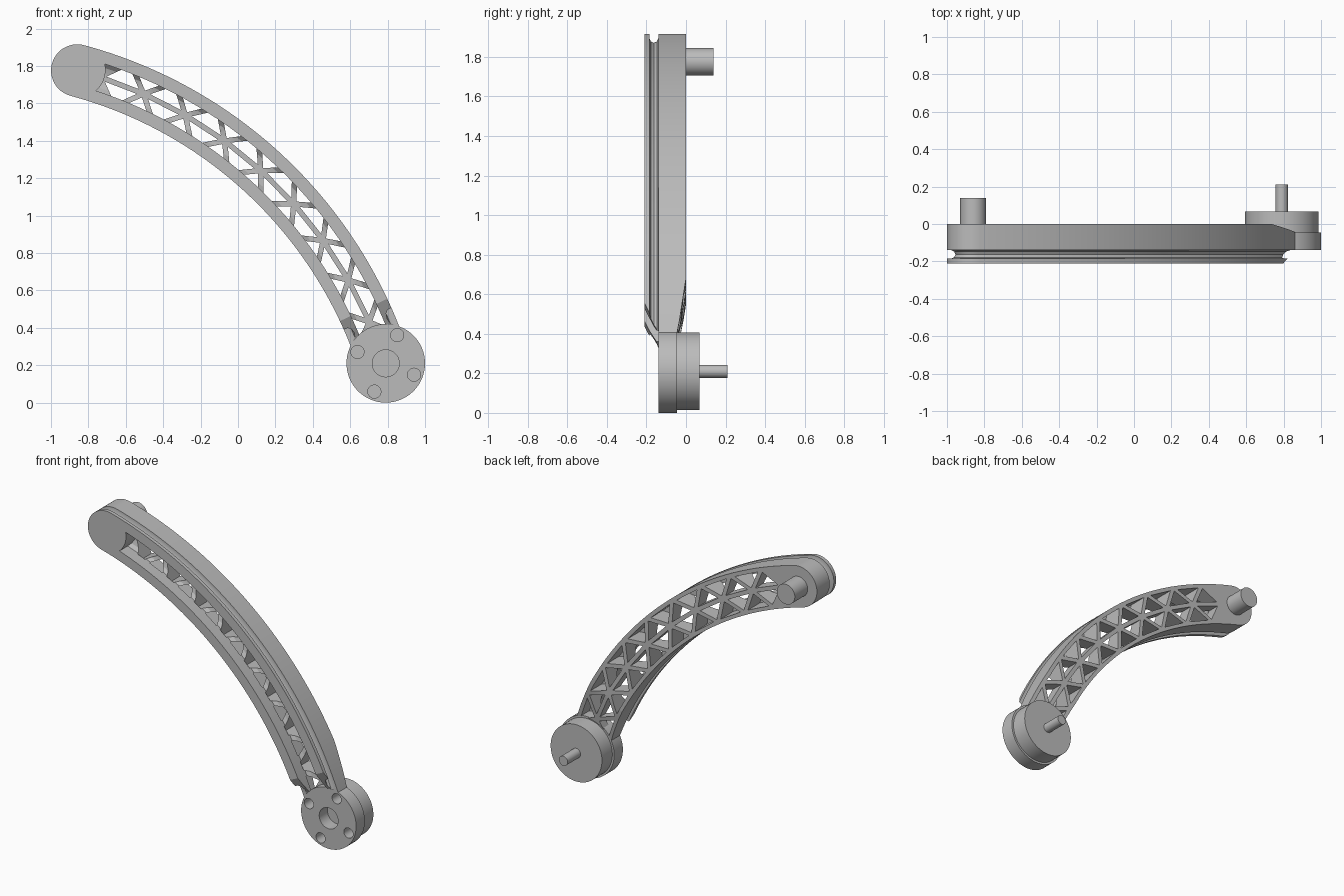
import bpy, bmesh, math
from mathutils import Vector

cube = bpy.data.objects.get("Cube")
if cube:
    bpy.data.objects.remove(cube)

grey = bpy.data.materials.new("plain grey")
grey.use_nodes = True
grey.diffuse_color = (0.5, 0.5, 0.5, 1)
grey.node_tree.nodes["Principled BSDF"].inputs["Base Color"].default_value = (0.5, 0.5, 0.5, 1)

# Arm centreline: a circular arc in the xz plane
CX, CZ, R = -1.473, -0.5135, 2.37
TIP, HUB, NODE, PITCH = 75.0, 17.7, 65.9, 6.06
HUB_X, HUB_Z = 0.79, 0.21
TIP_X, TIP_Z = -0.86, 1.775


def on_arc(angle, h, y):
    """Point at an arc angle, offset h outward from the centreline."""
    a = math.radians(angle)
    return Vector((CX + (R + h) * math.cos(a), y, CZ + (R + h) * math.sin(a)))


def degrees_of(length):
    return math.degrees(length / R)


def loft(bm, rings):
    rows = [[bm.verts.new(p) for p in ring] for ring in rings]
    n = len(rows[0])
    for a, b in zip(rows, rows[1:]):
        for i in range(n):
            bm.faces.new((a[i], a[(i + 1) % n], b[(i + 1) % n], b[i]))
    bm.faces.new(rows[0])
    bm.faces.new(rows[-1])


def finish(name, bm):
    bmesh.ops.recalc_face_normals(bm, faces=bm.faces)
    mesh = bpy.data.meshes.new(name)
    bm.to_mesh(mesh)
    bm.free()
    mesh.materials.append(grey)
    obj = bpy.data.objects.new(name, mesh)
    bpy.context.collection.objects.link(obj)
    return obj


def lofted(name, *solids):
    bm = bmesh.new()
    for rings in solids:
        loft(bm, rings)
    return finish(name, bm)


def disc(x, z, r, y0, y1, sides=64):
    turns = [math.tau * i / sides for i in range(sides)]
    return [[Vector((x + r * math.cos(t), y, z + r * math.sin(t))) for t in turns] for y in (y0, y1)]


def activate(obj):
    bpy.ops.object.select_all(action="DESELECT")
    obj.select_set(True)
    bpy.context.view_layer.objects.active = obj


def cut(target, cutter):
    cutter.hide_render = True
    mod = target.modifiers.new("cut", "BOOLEAN")
    mod.operation = "DIFFERENCE"
    mod.solver = "EXACT"
    mod.object = cutter
    activate(target)
    bpy.ops.object.modifier_apply(modifier=mod.name)
    bpy.data.objects.remove(cutter)


def smooth(obj):
    activate(obj)
    bpy.ops.object.shade_smooth_by_angle(angle=math.radians(25))


def arm_outline(w, y, steps=48, cap=24):
    """Arm silhouette of half width w with a round cap at the tip."""
    spans = [HUB + 1.5 + (TIP - HUB - 1.5) * i / steps for i in range(steps + 1)]
    ring = [on_arc(a, w, y) for a in spans]
    for i in range(1, cap):
        t = math.pi * i / cap
        out = Vector((math.cos(math.radians(TIP)), 0, math.sin(math.radians(TIP))))
        along = Vector((-out.z, 0, out.x))
        ring.append(on_arc(TIP, 0, y) + out * w * math.cos(t) + along * w * math.sin(t))
    return ring + [on_arc(a, -w, y) for a in reversed(spans)]


def slot_outline(w, y, steps=48, cap=12):
    """Slot silhouette, hollowed at the tip so that a round pad remains."""
    ends = []
    for i in range(cap + 1):
        h = w - 2 * w * i / cap
        ends.append((TIP - degrees_of(math.sqrt(0.15 ** 2 - h * h)), h))
    start, stop = HUB, ends[0][0]
    spans = [start + (stop - start) * i / steps for i in range(steps)]
    pts = [(a, w) for a in spans] + ends + [(a, -w) for a in reversed(spans)]
    return [on_arc(a, h, y) for a, h in pts]


def inset_triangle(pts, gap):
    """Shrink a triangle toward its incentre by a fixed margin."""
    a, b, c = [Vector(p) for p in pts]
    la, lb, lc = (b - c).length, (c - a).length, (a - b).length
    total = la + lb + lc
    centre = (a * la + b * lb + c * lc) / total
    area = abs((b - a).cross(c - a)) / 2
    scale = 1 - gap * total / (2 * area)
    return [centre + (p - centre) * scale for p in (a, b, c)]


# Arm with a round cord groove along its edge
edge = [(-0.21, 0), (-0.185, 0), (-0.185, 0.022), (-0.178, 0.038), (-0.1625, 0.045),
        (-0.147, 0.038), (-0.14, 0.022), (-0.14, 0), (0, 0)]
arm = lofted("curved_arm", [arm_outline(0.14 - d, y) for y, d in edge])

# Open channel in the front
channel = [(0.075, -0.25), (0.075, -0.12), (0.055, -0.1), (0.025, -0.09)]
cut(arm, lofted("channel_cutter", [slot_outline(w, y) for w, y in channel]))

# Two rows of triangular openings that leave a lattice
step, tall = math.radians(PITCH) * R, 0.128
openings = []
for side in (1, -1):
    for k in range(-1, 8):
        s = k * step
        shapes = [[(s, 0), (s + step, 0), (s + step / 2, side * tall)]]
        if k >= 0:
            shapes.append([(s, 0), (s - step / 2, side * tall), (s + step / 2, side * tall)])
        for shape in shapes:
            tri = inset_triangle(shape, 0.014)
            openings.append([[on_arc(NODE - degrees_of(p.x), p.y, y) for p in tri]
                             for y in (-0.13, 0.05)])
cut(arm, lofted("lattice_cutter", *openings))

# Sloped ends where the arm thins toward the hub
front_slope = [(25.2, -0.21), (22, -0.14), (12, -0.14), (12, -0.25), (27, -0.25)]
back_slope = [(28.4, 0), (21.5, -0.045), (12, -0.045), (12, 0.05), (28.4, 0.05)]
for slope in (front_slope, back_slope):
    cut(arm, lofted("slope_cutter", [[on_arc(a, h, y) for a, y in slope] for h in (-0.3, 0.3)]))
cut(arm, lofted("hub_cutter", disc(HUB_X, HUB_Z, 0.207, -0.3, 0.1)))
smooth(arm)

# Hub flange with a centre bore and four bolt holes
flange = lofted("hub_flange", disc(HUB_X, HUB_Z, 0.21, -0.14, -0.045))
bores = [disc(HUB_X, HUB_Z, 0.072, -0.2, -0.05)]
for i in range(4):
    t = math.radians(68 + 90 * i)
    bores.append(disc(HUB_X + 0.163 * math.cos(t), HUB_Z + 0.163 * math.sin(t), 0.035, -0.2, -0.05, 32))
cut(flange, lofted("bore_cutter", *bores))
smooth(flange)

# Rear hub disc and the two pins
smooth(lofted("hub_back_disc", disc(HUB_X, HUB_Z, 0.196, -0.046, 0.068)))
smooth(lofted("hub_pin", disc(HUB_X, HUB_Z, 0.033, 0.06, 0.21, 32)))
smooth(lofted("tip_pin", disc(TIP_X, TIP_Z, 0.069, -0.01, 0.14)))
